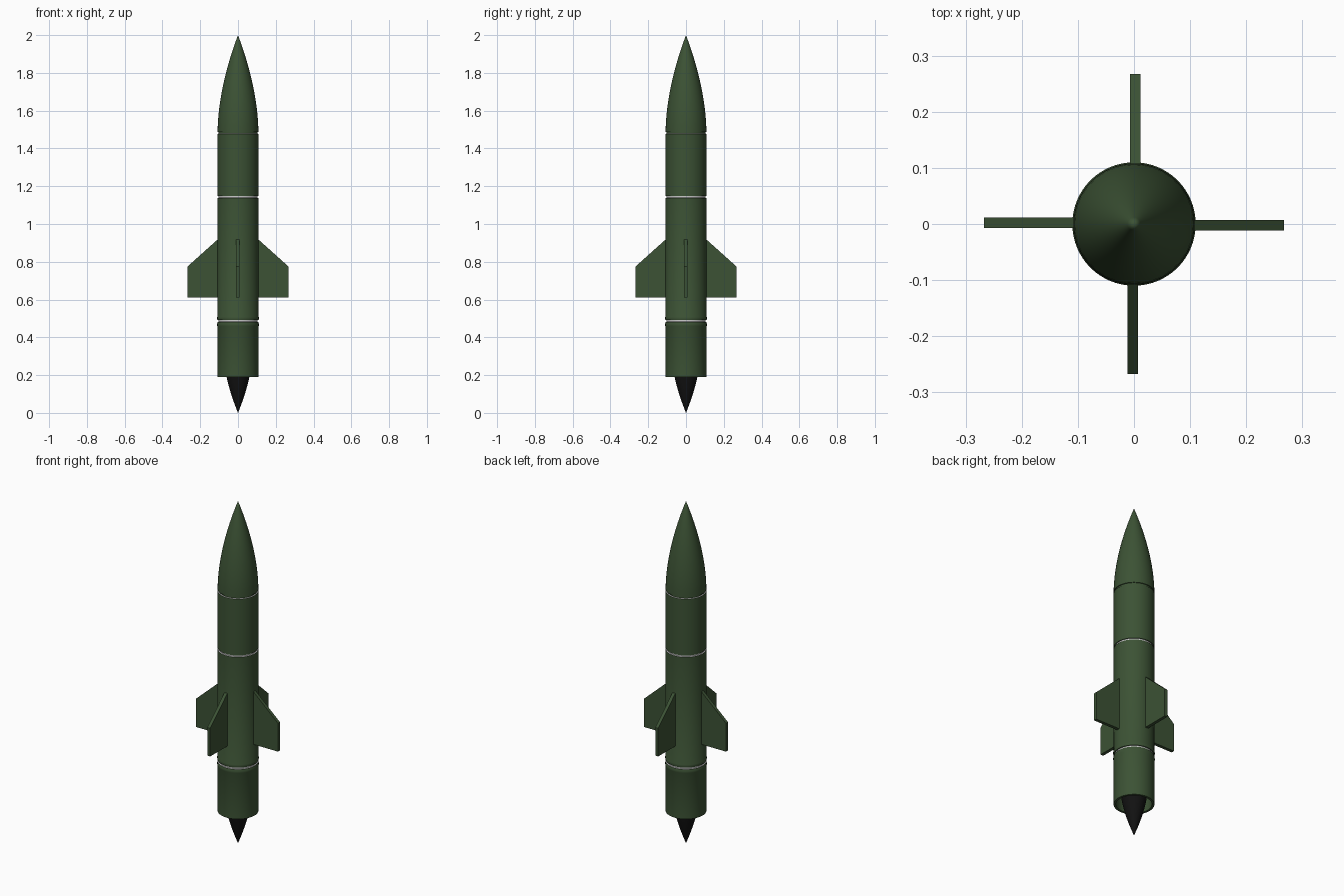
import bpy, bmesh
from math import cos, sin, pi, radians
from mathutils import Matrix

if "Cube" in bpy.data.objects:
    bpy.data.objects.remove(bpy.data.objects["Cube"])

SEG = 64
R = 0.108


def material(name, color):
    m = bpy.data.materials.new(name)
    m.diffuse_color = color
    m.use_nodes = True
    m.node_tree.nodes["Principled BSDF"].inputs["Base Color"].default_value = m.diffuse_color
    return m


GREEN = material("olive_green", (0.045, 0.085, 0.035, 1))
BLACK = material("black", (0.006, 0.006, 0.006, 1))
GREY = material("seam_grey", (0.6, 0.6, 0.6, 1))


def finish(bm, name, mats, smooth=True):
    me = bpy.data.meshes.new(name)
    bm.to_mesh(me)
    bm.free()
    ob = bpy.data.objects.new(name, me)
    bpy.context.collection.objects.link(ob)
    for m in mats:
        me.materials.append(m)
    if smooth:
        bpy.ops.object.select_all(action='DESELECT')
        ob.select_set(True)
        bpy.context.view_layer.objects.active = ob
        bpy.ops.object.shade_smooth_by_angle(angle=radians(30))
    return ob


def lathe(name, profile, mats, grey_rows=()):
    """Revolve (radius, z) points listed from bottom to top around z."""
    bm = bmesh.new()
    rings = []
    for r, z in profile:
        if r == 0:
            rings.append([bm.verts.new((0, 0, z))] * SEG)
        else:
            rings.append([bm.verts.new((r * cos(2 * pi * i / SEG), r * sin(2 * pi * i / SEG), z))
                          for i in range(SEG)])
    for k, (a, b) in enumerate(zip(rings, rings[1:])):
        for i in range(SEG):
            j = (i + 1) % SEG
            f = bm.faces.new(list(dict.fromkeys((a[i], a[j], b[j], b[i]))))
            f.material_index = 1 if k in grey_rows else 0
    bmesh.ops.recalc_face_normals(bm, faces=bm.faces)
    return finish(bm, name, mats)


# Body with hollow tail, raised joint band and recessed seams
body = [(0, 0.30), (0.095, 0.30), (0.095, 0.19), (R, 0.19)]
body += [(R, 0.455), (0.110, 0.460), (0.110, 0.472), (R, 0.476)]
grey = []
for z in (0.486, 1.142, 1.482):
    body += [(R, z - 0.005), (0.103, z - 0.003), (0.103, z + 0.005), (R, z + 0.005)]
    grey += [len(body) - 4] + ([len(body) - 3] if z < 1.4 else [])
    if z < 0.5:
        body += [(0.110, 0.496), (0.110, 0.508), (R, 0.512)]
body += [(0, 1.487)]
lathe("body", body, [GREEN, GREY], grey)

# Nose cone
N = 16
lathe("nose_cone", [(0, 1.487)] + [(R * (1 - (k / N) ** 1.8), 1.487 + 0.513 * k / N) for k in range(N)]
      + [(0, 2.0)], [GREEN])

# Exhaust spike
lathe("exhaust_spike", [(0, 0.0)] + [(0.072 * (1 - (1 - k / N) ** 1.6), 0.28 * k / N) for k in range(1, N + 1)]
      + [(0, 0.28)], [BLACK])

# Four fins, each set slightly to one side of the axis
outline = [(0.09, 0.61), (0.267, 0.61), (0.267, 0.775), (R, 0.918), (0.09, 0.918)]
for n, side in enumerate(("right", "back", "left", "front")):
    bm = bmesh.new()
    face = bm.faces.new([bm.verts.new((x, -0.0115, z)) for x, z in outline])
    ext = bmesh.ops.extrude_face_region(bm, geom=[face])
    bmesh.ops.translate(bm, vec=(0, 0.0185, 0),
                        verts=[v for v in ext["geom"] if isinstance(v, bmesh.types.BMVert)])
    bmesh.ops.recalc_face_normals(bm, faces=bm.faces)
    bm.transform(Matrix.Rotation(n * pi / 2, 4, 'Z'))
    finish(bm, "fin_" + side, [GREEN], smooth=False)
